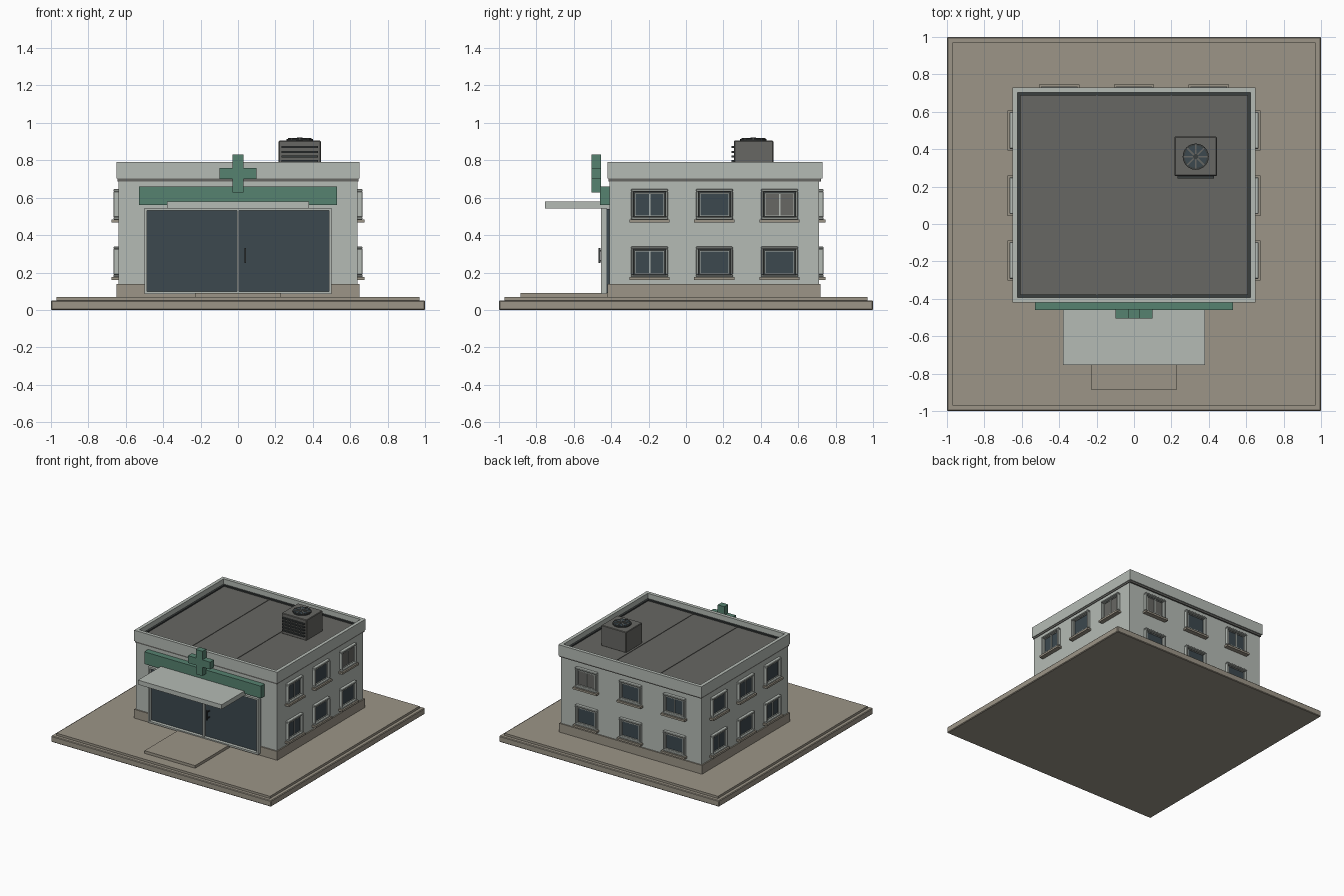
import bpy, bmesh, math
from mathutils import Matrix, Vector

if "Cube" in bpy.data.objects:
    bpy.data.objects.remove(bpy.data.objects["Cube"])


def material(name, r, g, b):
    def lin(c):
        c /= 255
        return c / 12.92 if c <= 0.04045 else ((c + 0.055) / 1.055) ** 2.4
    m = bpy.data.materials.new(name)
    m.diffuse_color = (lin(r), lin(g), lin(b), 1)
    m.use_nodes = True
    m.node_tree.nodes["Principled BSDF"].inputs["Base Color"].default_value = m.diffuse_color
    return m


WALL = material("pale wall", 181, 187, 181)
STONE = material("tan concrete", 156, 149, 135)
GREEN = material("sign green", 86, 130, 112)
GLASS = material("dark glass", 60, 72, 78)
ROOF = material("roof grey", 103, 103, 99)
DARK = material("dark metal", 58, 62, 62)


def finish(name, bm, mat, bevel=0):
    me = bpy.data.meshes.new(name)
    bm.to_mesh(me)
    bm.free()
    me.materials.append(mat)
    ob = bpy.data.objects.new(name, me)
    bpy.context.collection.objects.link(ob)
    if bevel:
        mod = ob.modifiers.new("bevel", 'BEVEL')
        mod.width, mod.segments = bevel, 1
    return ob


def boxes(name, mat, items, M=Matrix(), bevel=0):
    """One object from boxes given as (x0, x1, y0, y1, z0, z1)."""
    bm = bmesh.new()
    for x0, x1, y0, y1, z0, z1 in items:
        T = Matrix.Translation(((x0 + x1) / 2, (y0 + y1) / 2, (z0 + z1) / 2))
        S = Matrix.Diagonal((x1 - x0, y1 - y0, z1 - z0, 1))
        bmesh.ops.create_cube(bm, size=1, matrix=M @ T @ S)
    return finish(name, bm, mat, bevel)


def ring_plan(x, y0, y1, t, z0, z1):
    """Four boxes forming a rectangular ring lying flat."""
    return [(-x, x, y0, y0 + t, z0, z1), (-x, x, y1 - t, y1, z0, z1),
            (-x, -x + t, y0 + t, y1 - t, z0, z1), (x - t, x, y0 + t, y1 - t, z0, z1)]


def ring_front(x0, x1, z0, z1, t, y0, y1):
    """Four boxes forming an upright rectangular frame."""
    return [(x0, x1, y0, y1, z1 - t, z1), (x0, x1, y0, y1, z0, z0 + t),
            (x0, x0 + t, y0, y1, z0 + t, z1 - t), (x1 - t, x1, y0, y1, z0 + t, z1 - t)]


def cylinder(name, mat, r, z0, z1, x, y, n=24):
    bm = bmesh.new()
    bmesh.ops.create_cone(bm, cap_ends=True, segments=n, radius1=r, radius2=r, depth=z1 - z0,
                          matrix=Matrix.Translation((x, y, (z0 + z1) / 2)))
    return finish(name, bm, mat)


# ground slab and entrance step
boxes("ground_slab", STONE, [(-1, 1, -1, 1, 0, 0.05)], bevel=0.005)
boxes("paving", STONE, [(-0.97, 0.97, -0.97, 0.97, 0.05, 0.068)])
boxes("entrance_step", STONE, [(-0.23, 0.23, -0.885, -0.41, 0.06, 0.09)])

# main body
boxes("walls", WALL, [(-0.64, 0.64, -0.41, 0.71, 0.06, 0.735)])
boxes("plinth", STONE, ring_plan(0.65, -0.42, 0.72, 0.03, 0.06, 0.14))
boxes("cornice_gap", ROOF, ring_plan(0.645, -0.415, 0.722, 0.02, 0.688, 0.702))
boxes("parapet", WALL, ring_plan(0.65, -0.42, 0.73, 0.028, 0.702, 0.79))
boxes("roof_deck", ROOF, [(-0.63, 0.63, -0.40, 0.71, 0.73, 0.738)])
boxes("roof_flashing", DARK, ring_plan(0.623, -0.393, 0.703, 0.016, 0.735, 0.748))
boxes("roof_seams", ROOF, [(x - 0.004, x + 0.004, -0.38, 0.69, 0.735, 0.742) for x in (-0.2, 0.2)])

# shopfront
boxes("shopfront_glass", GLASS, [(-0.495, 0.495, -0.428, -0.40, 0.09, 0.54)])
boxes("shopfront_frame", WALL, ring_front(-0.5, 0.5, 0.085, 0.545, 0.014, -0.455, -0.425)
      + [(-0.006, 0.006, -0.45, -0.425, 0.09, 0.54)])
boxes("door_handle", DARK, [(0.036, 0.044, -0.468, -0.458, 0.25, 0.33),
                            (0.037, 0.043, -0.46, -0.42, 0.26, 0.268),
                            (0.037, 0.043, -0.46, -0.42, 0.312, 0.32)])
boxes("canopy", WALL, [(-0.38, 0.38, -0.755, -0.41, 0.543, 0.58)])

# green fascia and cross sign
boxes("fascia", GREEN, [(-0.53, 0.53, -0.46, -0.41, 0.56, 0.66)])
boxes("cross_sign", GREEN, [(-0.03, 0.03, -0.505, -0.455, 0.628, 0.83),
                            (-0.10, -0.03, -0.505, -0.455, 0.70, 0.76),
                            (0.03, 0.10, -0.505, -0.455, 0.70, 0.76)])


# windows: local x along the wall, local -y outward
def window(name, M, z, curtain, mullion):
    w, z0, z1 = 0.098, z, z + 0.162
    boxes(name + "_surround", WALL, ring_front(-w, w, z0, z1, 0.012, -0.026, 0.01), M, 0.003)
    boxes(name + "_reveal", DARK, [(-w + 0.01, w - 0.01, -0.005, 0.01, z0 + 0.01, z1 - 0.01)], M)
    a = w - 0.018
    boxes(name + "_pane", ROOF if curtain else GLASS,
          [(-a, a, -0.008, 0, z0 + 0.018, z1 - 0.022)], M)
    sash = ring_front(-a, a, z0 + 0.016, z1 - 0.02, 0.006, -0.014, 0)
    if mullion:
        sash.append((-0.004, 0.004, -0.014, 0, z0 + 0.02, z1 - 0.022))
    boxes(name + "_sash", WALL, sash, M)
    boxes(name + "_sill", STONE, [(-0.108, 0.108, -0.036, 0.01, z0 - 0.016, z0)], M)


sides = {
    "right": (math.pi / 2, [(0.64, -0.195), (0.64, 0.152), (0.64, 0.50)]),
    "back": (math.pi, [(0.40, 0.71), (0.0, 0.71), (-0.40, 0.71)]),
    "left": (-math.pi / 2, [(-0.64, 0.50), (-0.64, 0.152), (-0.64, -0.195)]),
}
curtains = {("right", 2, 1), ("back", 0, 1)}
mullions = curtains | {("right", 0, 0), ("right", 0, 1), ("back", 2, 1),
                       ("left", 0, 0), ("left", 1, 1), ("left", 2, 0)}
for side, (angle, spots) in sides.items():
    for i, (x, y) in enumerate(spots):
        for row, z in enumerate((0.176, 0.484)):
            M = Matrix.Translation((x, y, 0)) @ Matrix.Rotation(angle, 4, 'Z')
            key = (side, i, row)
            window(f"{side}_window_{i + 1}_{row + 1}", M, z, key in curtains, key in mullions)

# rooftop cooling unit
cx, cy = 0.33, 0.36
boxes("cooling_unit", ROOF, [(0.217, 0.443, 0.257, 0.467, 0.735, 0.905)], bevel=0.004)
boxes("cooling_louvres", DARK, [(0.232, 0.428, 0.243, 0.26, z, z + 0.011)
                                for z in (0.765, 0.79, 0.815, 0.84, 0.865)])
cylinder("fan_housing", DARK, 0.07, 0.90, 0.914, cx, cy)
cylinder("fan_well", GLASS, 0.06, 0.91, 0.916, cx, cy)
cylinder("fan_hub", DARK, 0.014, 0.91, 0.922, cx, cy, 12)
for k in range(4):
    M = Matrix.Translation((cx, cy, 0)) @ Matrix.Rotation(k * math.pi / 4, 4, 'Z')
    boxes(f"fan_blade_{k + 1}", ROOF, [(-0.064, 0.064, -0.004, 0.004, 0.912, 0.92)], M)
